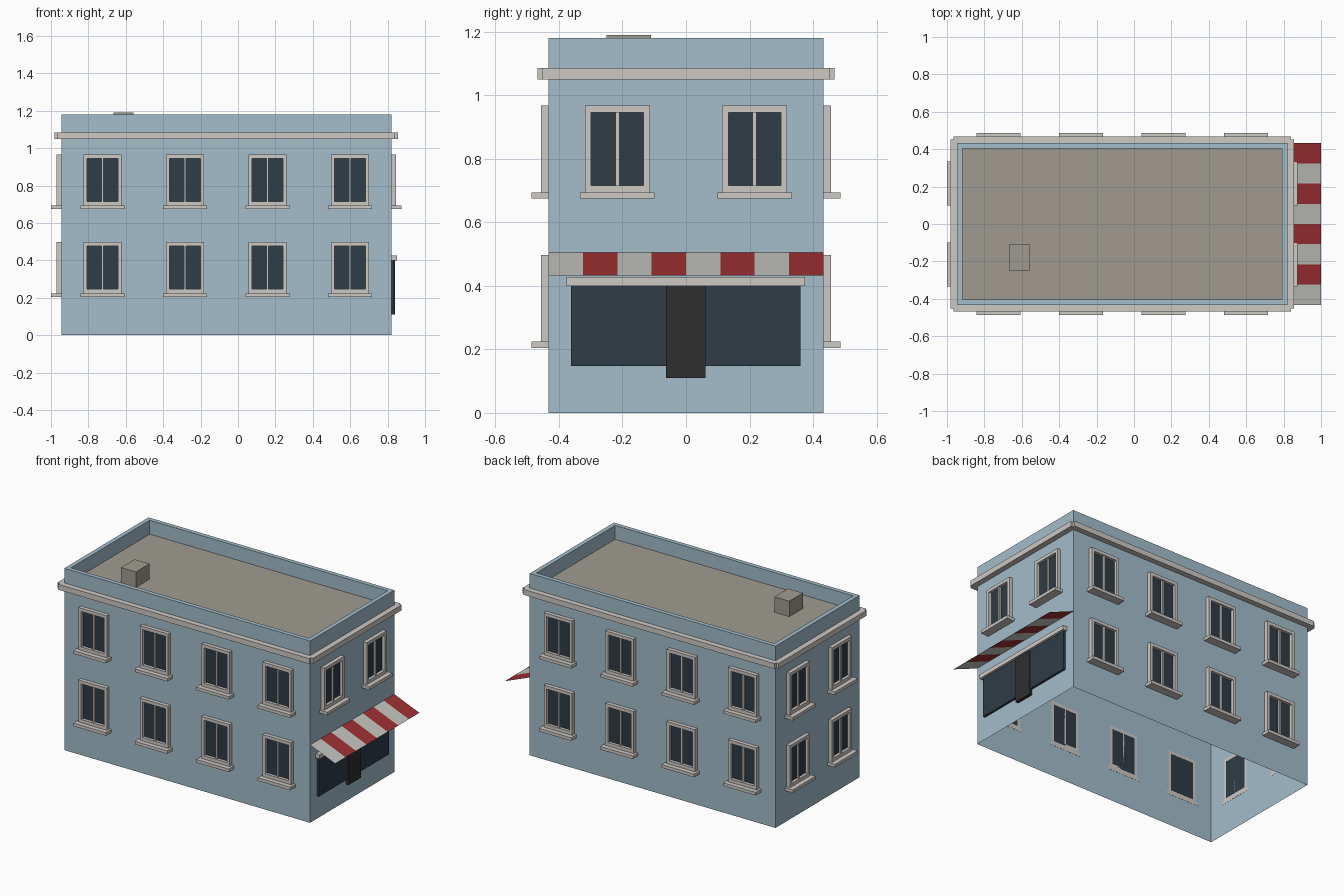
import bpy, bmesh
from math import pi
from mathutils import Matrix, Vector

if "Cube" in bpy.data.objects:
    bpy.data.objects.remove(bpy.data.objects["Cube"], do_unlink=True)


def material(name, color):
    m = bpy.data.materials.new(name)
    m.use_nodes = True
    m.diffuse_color = (*color, 1)
    m.node_tree.nodes["Principled BSDF"].inputs["Base Color"].default_value = (*color, 1)
    return m


WALL = material("wall blue", (0.37, 0.51, 0.60))
TRIM = material("stone trim", (0.61, 0.58, 0.55))
GLASS = material("dark glass", (0.028, 0.045, 0.063))
ROOF = material("roof grey", (0.35, 0.33, 0.28))
DOOR = material("door charcoal", (0.028, 0.028, 0.028))
RED = material("awning red", (0.35, 0.03, 0.032))
WHITE = material("awning white", (0.56, 0.56, 0.53))

# Main dimensions
X0, X1, Y, TOP = -0.945, 0.82, 0.432, 1.18
CX = (X0 + X1) / 2
ROOF_Z = 1.09


def add_box(bm, x, y, z, mat=0):
    """Add a box spanning the (low, high) ranges x, y and z."""
    size = Vector((x[1] - x[0], y[1] - y[0], z[1] - z[0]))
    centre = Vector((sum(x), sum(y), sum(z))) / 2
    made = bmesh.ops.create_cube(bm, size=1, matrix=Matrix.Translation(centre) @ Matrix.Diagonal((*size, 1)))
    faces = {f for v in made["verts"] for f in v.link_faces}
    for f in faces:
        f.material_index = mat
    return faces


def to_mesh(name, bm, mats):
    mesh = bpy.data.meshes.new(name)
    bm.to_mesh(mesh)
    bm.free()
    for m in mats:
        mesh.materials.append(m)
    return mesh


def place(name, mesh, loc=(0, 0, 0), turn=0):
    ob = bpy.data.objects.new(name, mesh)
    ob.location = loc
    ob.rotation_euler.z = turn
    bpy.context.collection.objects.link(ob)
    return ob


def box(name, x, y, z, mat):
    bm = bmesh.new()
    add_box(bm, x, y, z)
    return place(name, to_mesh(name, bm, [mat]))


# Building shell: open underneath, with a parapet around a sunken roof
bm = bmesh.new()
faces = add_box(bm, (X0, X1), (-Y, Y), (0, TOP))
top = max(faces, key=lambda f: f.calc_center_median().z)
bottom = min(faces, key=lambda f: f.calc_center_median().z)
bmesh.ops.delete(bm, geom=[bottom], context="FACES_ONLY")
bmesh.ops.inset_region(bm, faces=[top], thickness=0.028, use_even_offset=True)
sunk = bmesh.ops.extrude_face_region(bm, geom=[top])["geom"]
if top.is_valid:
    bmesh.ops.delete(bm, geom=[top], context="FACES_ONLY")
for g in sunk:
    if isinstance(g, bmesh.types.BMVert):
        g.co.z = ROOF_Z
    elif isinstance(g, bmesh.types.BMFace):
        g.material_index = 1
place("building_shell", to_mesh("building_shell", bm, [WALL, ROOF]))

# Roof hatch
box("roof_hatch", (-0.665, -0.558), (-0.25, -0.11), (ROOF_Z, 1.19), ROOF)

# Cornice: long runs front and back, short runs on the ends
CZ = (1.05, 1.085)
box("cornice_front", (X0 - 0.02, X1 + 0.02), (-Y - 0.036, -Y), CZ, TRIM)
box("cornice_back", (X0 - 0.02, X1 + 0.02), (Y, Y + 0.036), CZ, TRIM)
box("cornice_right", (X0 - 0.036, X0), (-Y - 0.02, Y + 0.02), CZ, TRIM)
box("cornice_left", (X1, X1 + 0.036), (-Y - 0.02, Y + 0.02), CZ, TRIM)

# One window, facing -y, with the bottom of its sill at z = 0
HALF, BAR, HIGH, BACK = 0.102, 0.019, 0.293, 0.001
bm = bmesh.new()
add_box(bm, (-HALF + BAR, HALF - BAR), (-0.006, BACK), (0.03, HIGH - BAR), 1)
for s in (-1, 1):
    add_box(bm, sorted((s * HALF, s * (HALF - BAR))), (-0.025, BACK), (0.018, HIGH))
add_box(bm, (-HALF + BAR, HALF - BAR), (-0.025, BACK), (HIGH - BAR - 0.002, HIGH))
add_box(bm, (-HALF + BAR, HALF - BAR), (-0.025, BACK), (0.018, 0.042))
add_box(bm, (-0.006, 0.006), (-0.018, BACK), (0.042, HIGH - BAR))
add_box(bm, (-0.117, 0.117), (-0.055, BACK), (0, 0.02))
window = to_mesh("window", bm, [TRIM, GLASS])

# Windows on every wall; the shop end has the upper floor only
LONG, SHORT = (X1 - X0) / 4, Y / 2
for floor, z in (("lower", 0.204), ("upper", 0.674)):
    for i in range(4):
        x = CX + (i - 1.5) * LONG
        place(f"{floor}_front_window", window, (x, -Y, z))
        place(f"{floor}_back_window", window, (x, Y, z), pi)
    for y in (-SHORT, SHORT):
        place(f"{floor}_rear_end_window", window, (X0, y, z), -pi / 2)
        if floor == "upper":
            place("upper_shop_end_window", window, (X1, y, z), pi / 2)

# Shopfront
box("shop_glass", (X1 - BACK, X1 + 0.014), (-0.362, 0.36), (0.147, 0.402), GLASS)
box("shop_door", (X1 - BACK, X1 + 0.02), (-0.063, 0.061), (0.11, 0.402), DOOR)
box("shop_header", (X1 - BACK, X1 + 0.03), (-0.376, 0.374), (0.4, 0.427), TRIM)

# Striped awning: a single sloping sheet
bm = bmesh.new()
STRIPES = 8
rows = []
for i in range(STRIPES + 1):
    y = -Y + 2 * Y * i / STRIPES
    rows.append((bm.verts.new((X1, y, 0.505)), bm.verts.new((1, y, 0.432))))
for i in range(STRIPES):
    a, b = rows[i], rows[i + 1]
    bm.faces.new((a[0], a[1], b[1], b[0])).material_index = i % 2
place("awning", to_mesh("awning", bm, [WHITE, RED]))
